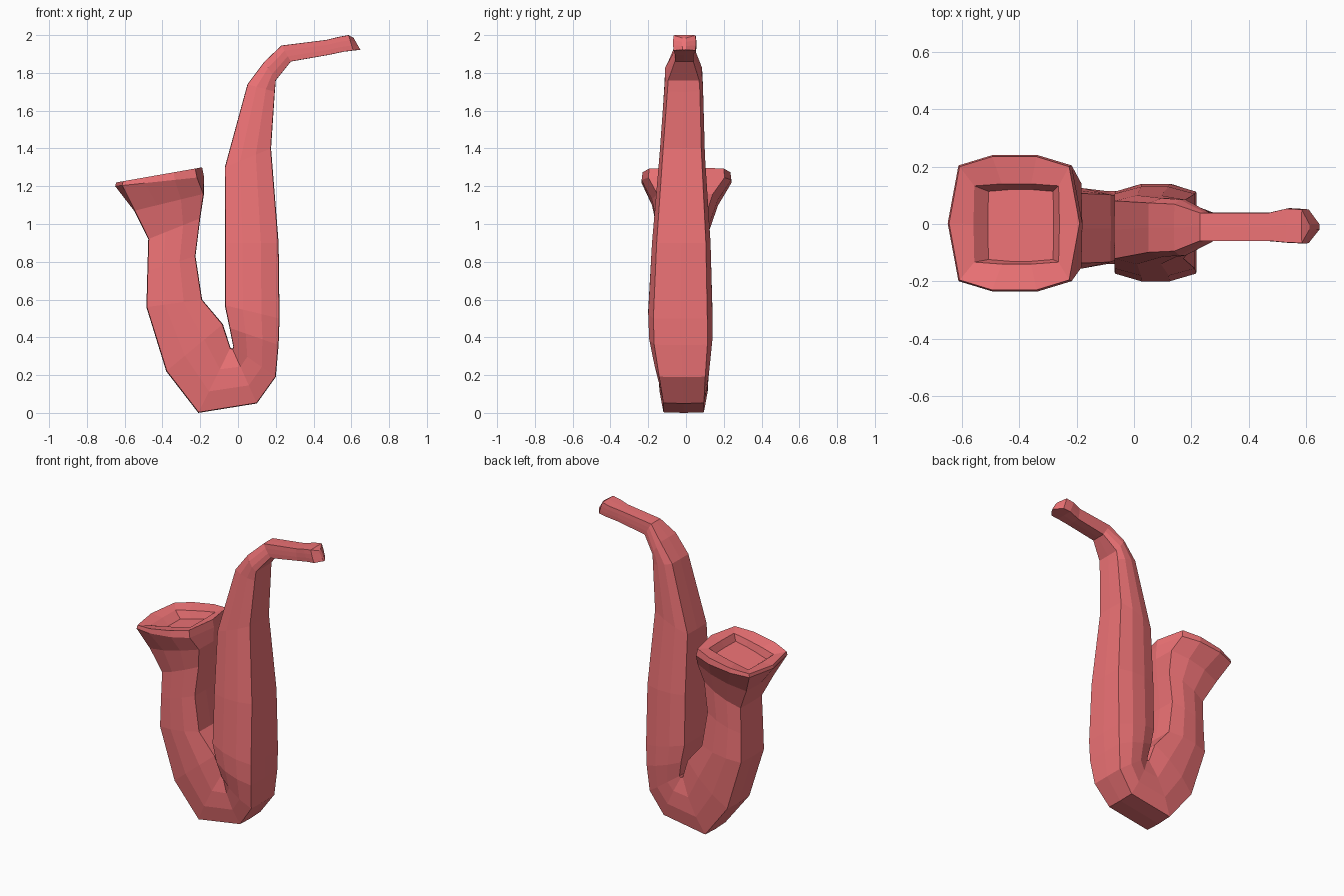
import bpy

# Cross-sections from mouthpiece to bell:
# inner-side x, z, outer-side x, z, y min, y max, [corner inset, corner width]
NECK = [
    (.612, 1.985, .648, 1.922, -.02, .0),
    (.585, 2.0, .61, 1.918, -.068, .052, .01, .97),
    (.53, 1.99, .56, 1.912, -.066, .055, .01, .97),
    (.47, 1.975, .48, 1.895, -.06, .04, .01, .97),
    (.23, 1.945, .28, 1.86, -.06, .04, .01, .97),
    (.14, 1.86, .20, 1.76, -.11, .085),
    (.05, 1.74, .195, 1.70, -.115, .09),
    (-.07, 1.30, .175, 1.40, -.14, .10),
]
BODY = NECK[-1:] + [
    (-.07, .9, .215, .9, -.18, .13),
    (-.07, .57, .22, .5, -.20, .14),
    (-.045, .45, .215, .36, -.195, .14),
    (-.025, .35, .2, .19, -.165, .125),
    (-.03, .34, .1, .05, -.14, .115),
    (-.04, .345, -.21, .0, -.14, .115),
    (-.08, .47, -.38, .22, -.155, .125),
    (-.19, .60, -.485, .56, -.16, .13),
    (-.225, .83, -.48, .75, -.155, .12),
    (-.20, 1.03, -.475, .92, -.15, .12),
]
BELL = BODY[-1:] + [
    (-.18, 1.16, -.55, 1.07, -.18, .17),
    (-.18, 1.25, -.65, 1.20, -.235, .24, .08, .85),
    (-.19, 1.30, -.645, 1.22, -.23, .235, .08, .85),
    (-.26, 1.28, -.56, 1.215, -.14, .14, .01, .95),
    (-.28, 1.235, -.51, 1.175, -.13, .12, .01, .95),
]

mat = bpy.data.materials.new("red_body")
mat.diffuse_color = (.85, .17, .18, 1)


def ring(px, pz, qx, qz, y0, y1, inset=.01, width=.84):
    """Flat-sided tube section with chamfered sides."""
    half = [(0, 0), (inset, width), (.33, 1), (.67, 1), (1 - inset, width), (1, 0)]
    prof = half + [(t, -s) for t, s in half[-2:0:-1]]
    mid, h = (y0 + y1) / 2, (y1 - y0) / 2
    return [(px + (qx - px) * t, mid + h * s, pz + (qz - pz) * t) for t, s in prof]


def loft(name, sections, cap_start=False, cap_end=False):
    verts = [v for s in sections for v in ring(*s)]
    n = 10
    faces = [(k * n + i, k * n + (i + 1) % n, (k + 1) * n + (i + 1) % n, (k + 1) * n + i)
             for k in range(len(sections) - 1) for i in range(n)]
    if cap_start:
        faces.append(tuple(reversed(range(n))))
    if cap_end:
        faces.append(tuple(range(len(verts) - n, len(verts))))
    mesh = bpy.data.meshes.new(name)
    mesh.from_pydata(verts, [], faces)
    mesh.materials.append(mat)
    bpy.context.collection.objects.link(bpy.data.objects.new(name, mesh))


# Neck with mouthpiece, curved body tube, flared bell with recessed opening
loft("neck_and_mouthpiece", NECK, cap_start=True)
loft("body_tube", BODY)
loft("bell", BELL, cap_end=True)
